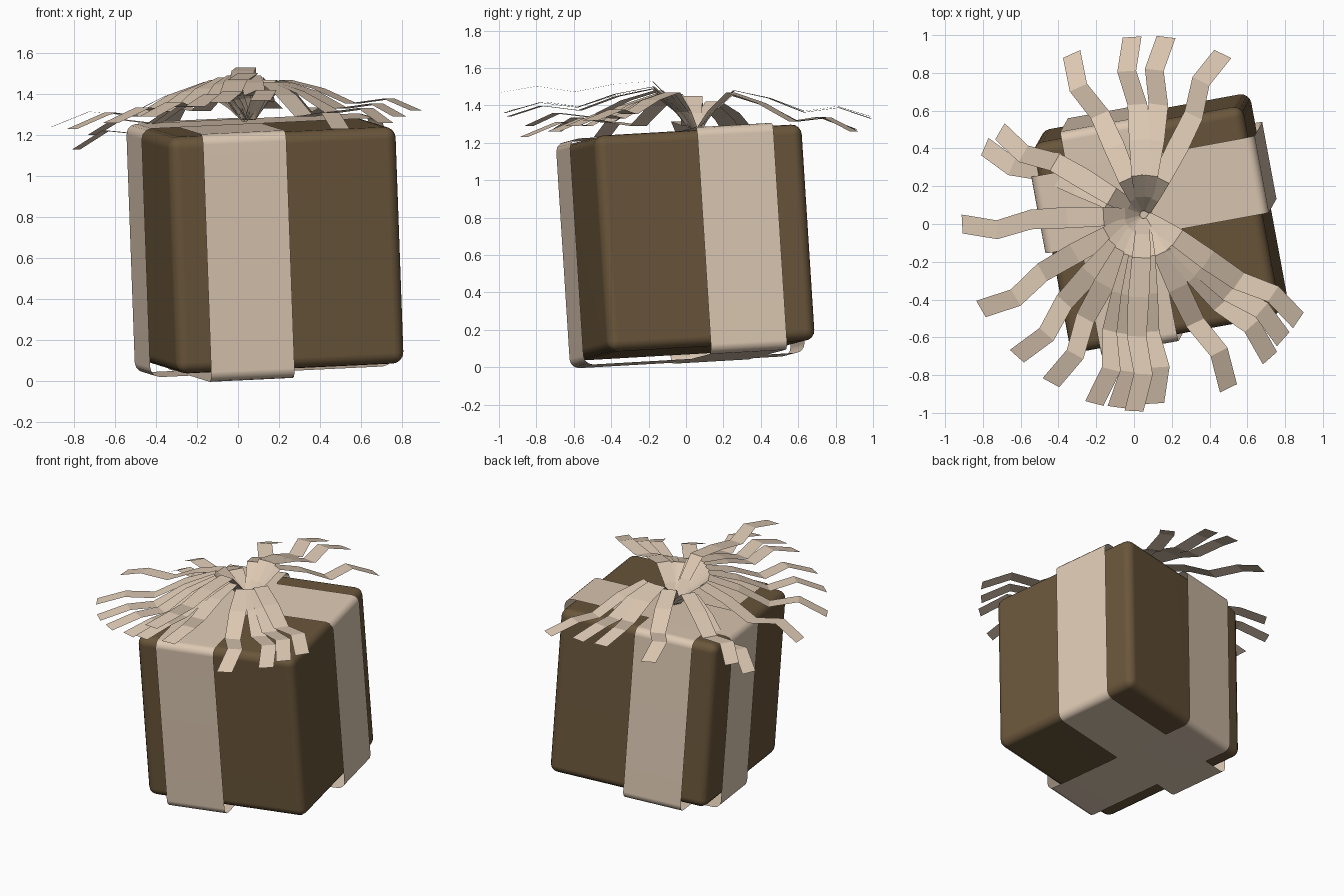
import bpy, bmesh, math
from mathutils import Vector, Matrix

cube = bpy.data.objects.get("Cube")
if cube:
    bpy.data.objects.remove(cube, do_unlink=True)


def material(name, rgb):
    m = bpy.data.materials.new(name)
    m.use_nodes = True
    m.diffuse_color = (*rgb, 1)
    m.node_tree.nodes["Principled BSDF"].inputs["Base Color"].default_value = (*rgb, 1)
    return m


BROWN = material("brown paper", (0.143, 0.092, 0.043))
CREAM = material("cream ribbon", (0.72, 0.58, 0.45))


def add_object(name, bm, mat, matrix=None):
    mesh = bpy.data.meshes.new(name)
    bm.to_mesh(mesh)
    bm.free()
    mesh.materials.append(mat)
    ob = bpy.data.objects.new(name, mesh)
    bpy.context.collection.objects.link(ob)
    if matrix:
        ob.matrix_world = matrix
    return ob


# Leaning frame shared by the box and its ribbons
up = Vector((-0.036, -0.064, 1)).normalized()
yaw = math.radians(10.5)
side = Vector((math.cos(yaw), math.sin(yaw), 0))
side = (side - up * side.dot(up)).normalized()
back = up.cross(side)
FRAME = Matrix((side, back, up)).transposed().to_4x4()
FRAME.translation = (0.139, 0.005, 0.667)
HALF, HALF_H = 0.566, 0.579

# Box with rounded edges
bm = bmesh.new()
bmesh.ops.create_cube(bm, size=2)
bmesh.ops.scale(bm, vec=(HALF, HALF, HALF_H), verts=bm.verts)
bmesh.ops.bevel(bm, geom=bm.edges[:], offset=0.055, segments=4, profile=0.5,
                affect='EDGES')
box = add_object("box", bm, BROWN, FRAME)


# Loose ribbon loop: a rounded rectangle swept across its width
def ribbon_loop(name, shift, along_x, top_gap):
    a, lo, hi, r = HALF + 0.036, -HALF_H - 0.044, HALF_H + top_gap, 0.05
    corners = [(a - r, hi - r), (r - a, hi - r), (r - a, lo + r), (a - r, lo + r)]
    loop = []
    for q, (cx, cz) in enumerate(corners):
        for k in range(4):
            t = math.pi / 2 * (q + k / 3)
            loop.append((cx + r * math.cos(t), cz + r * math.sin(t)))
    bm = bmesh.new()
    rows = []
    for w in (shift - 0.207, shift + 0.207):
        rows.append([bm.verts.new((p, w, z) if along_x else (w, p, z)) for p, z in loop])
    for i in range(len(loop)):
        j = (i + 1) % len(loop)
        bm.faces.new((rows[0][i], rows[0][j], rows[1][j], rows[1][i]))
    bmesh.ops.recalc_face_normals(bm, faces=bm.faces)
    return add_object(name, bm, CREAM, FRAME)


loops = [ribbon_loop("ribbon_front_to_back", -0.2, False, 0.01),
         ribbon_loop("ribbon_side_to_side", 0.19, True, 0.014)]

# Smooth corners while the large faces stay evenly shaded
for ob in [box] + loops:
    for p in ob.data.polygons:
        p.use_smooth = True
    ob.modifiers.new("even_faces", 'WEIGHTED_NORMAL')

# Bow streamers: tip x, y, z and crest height
STREAMERS = [
    (-.33, .90, 1.27, 1.46), (-.01, .99, 1.34, 1.48),
    (.17, .99, 1.33, 1.48), (.47, .90, 1.26, 1.47),
    (-.71, .49, 1.20, 1.42), (-.79, .41, 1.13, 1.40),
    (-.91, .00, 1.24, 1.45), (-.81, -.45, 1.23, 1.46),
    (-.62, -.70, 1.26, 1.47), (-.44, -.84, 1.29, 1.48),
    (-.21, -.95, 1.34, 1.49), (-.09, -.97, 1.36, 1.50),
    (.00, -.99, 1.47, 1.53), (.11, -.95, 1.37, 1.49),
    (.50, -.87, 1.23, 1.46), (.72, -.71, 1.26, 1.46),
    (.79, -.61, 1.29, 1.46), (.87, -.51, 1.32, 1.47),
]
# fraction of length, share of crest height, ripple, sideways bend, half width
STATIONS = [(.22, 1.0, 0, 0, .05), (.42, .72, 0, -.005, .056),
            (.62, .34, -.018, -.005, .052), (.81, .28, .016, .04, .05),
            (1.0, 0, 0, 0, .05)]
KNOT = Vector((0.05, 0.05, 1.25))


def streamer(index, x, y, tip, crest):
    reach = Vector((x - KNOT.x, y - KNOT.y, 0))
    across = Vector((-reach.y, reach.x, 0)).normalized()
    # Steep rise out of the knot, then a rippling fall to the tip
    path = [(KNOT + reach * f + Vector((0, 0, (crest - KNOT.z) * f * 5.5)), half)
            for f, half in ((.02, .03), (.10, .04))]
    for f, share, ripple, bend, half in STATIONS:
        p = KNOT + reach * f + across * bend
        p.z = tip + (crest - tip) * share + ripple
        path.append((p, half))
    bm = bmesh.new()
    pairs = [[bm.verts.new(p + across * s * half) for s in (-1, 1)] for p, half in path]
    for (a, b), (c, d) in zip(pairs, pairs[1:]):
        bm.faces.new((a, c, d, b))
    add_object(f"bow_streamer_{index}", bm, CREAM)


for i, s in enumerate(STREAMERS):
    streamer(i + 1, *s)
